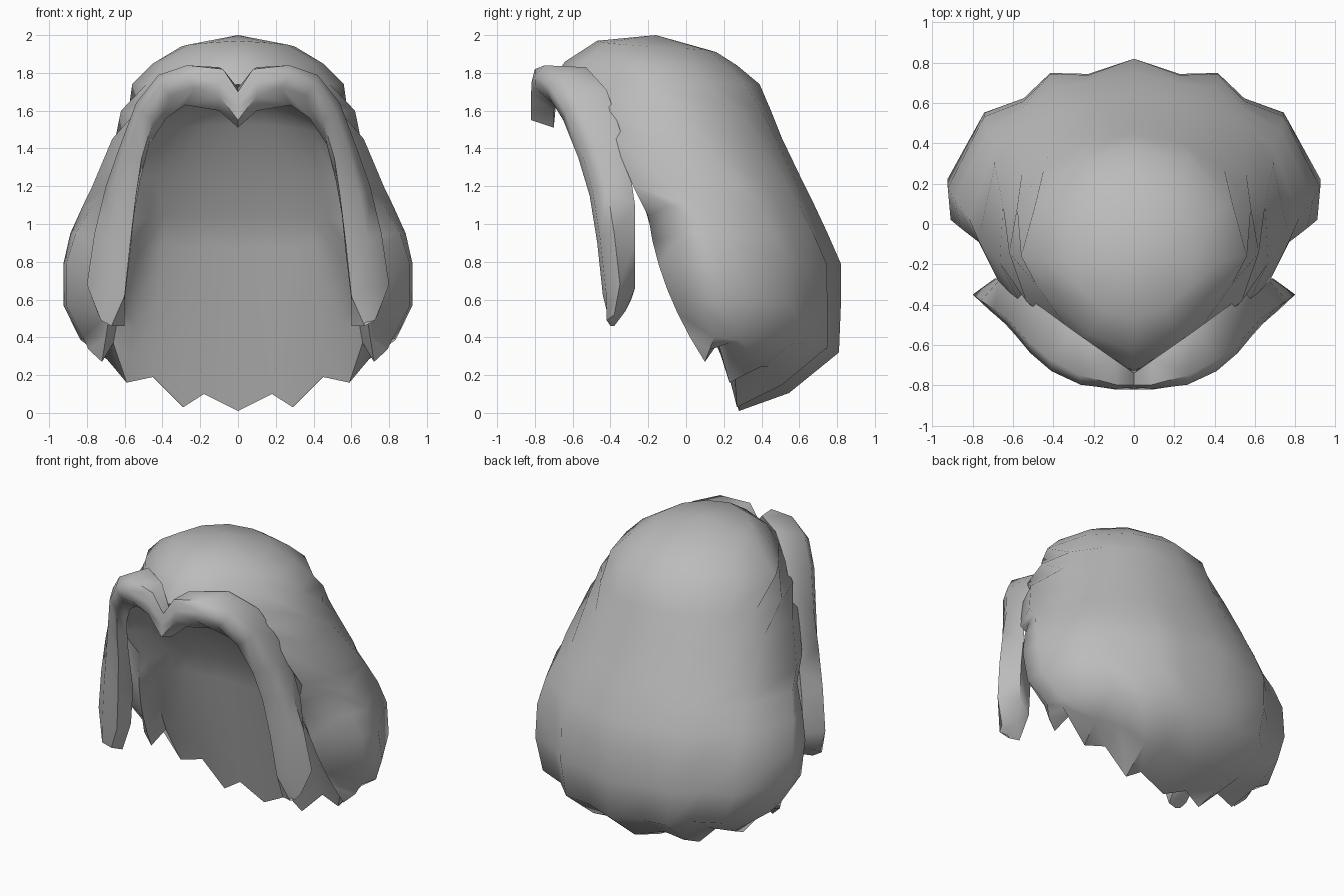
import bpy
import bmesh
from math import sin, cos, radians
from mathutils import Vector

if "Cube" in bpy.data.objects:
    bpy.data.objects.remove(bpy.data.objects["Cube"])

COLUMNS = 6  # strands per half, from the face opening to the centre back
TUFTS = (0, 0.18, 0.48, 0.61, 0.74, 0.85, 1)  # spacing of the tufts round the half

grey = bpy.data.materials.new("hair grey")
grey.use_nodes = True
grey.diffuse_color = (0.5, 0.5, 0.5, 1)
grey.node_tree.nodes["Principled BSDF"].inputs["Base Color"].default_value = grey.diffuse_color


def add_grid(bm, rows):
    """Skin neighbouring rows of points with quads."""
    grid = [[bm.verts.new(p) for p in row] for row in rows]
    for upper, lower in zip(grid, grid[1:]):
        for k in range(len(upper) - 1):
            bm.faces.new((upper[k], upper[k + 1], lower[k + 1], lower[k]))
    return grid


def finish(name, bm, smooth_angle):
    """Weld, mirror across x and shade one part."""
    bmesh.ops.remove_doubles(bm, verts=bm.verts, dist=0.002)
    bmesh.ops.dissolve_degenerate(bm, edges=bm.edges, dist=0.001)
    bmesh.ops.mirror(bm, geom=bm.verts[:] + bm.edges[:] + bm.faces[:],
                     axis="X", merge_dist=0.002)
    bmesh.ops.remove_doubles(bm, verts=bm.verts, dist=0.002)
    bmesh.ops.recalc_face_normals(bm, faces=bm.faces)
    mesh = bpy.data.meshes.new(name)
    bm.to_mesh(mesh)
    bm.free()
    mesh.materials.append(grey)
    obj = bpy.data.objects.new(name, mesh)
    bpy.context.collection.objects.link(obj)
    bpy.ops.object.select_all(action="DESELECT")
    obj.select_set(True)
    bpy.context.view_layer.objects.active = obj
    bpy.ops.object.shade_smooth_by_angle(angle=radians(smooth_angle))


def outer_row(z, half_width, centre_y, front, back_y, start,
              tufted=1, notch=0, lift=0, power=1):
    """Half an oval from the start angle round to the centre back."""
    row = []
    for k in range(COLUMNS + 1):
        t = (1 - tufted) * k / COLUMNS + tufted * TUFTS[k]
        a = radians(start + (90 - start) * t)
        r = 1 - notch * (k in (3, 5))
        if a < 0:
            y = centre_y - front * (-sin(a)) ** power
        else:
            y = centre_y + (back_y - centre_y) * sin(a) * r
        row.append(Vector((half_width * cos(a) * r, y, z + lift * (1 - k / COLUMNS))))
    return row


# Outer surface: crown, dome, then the flared lower hair
crown = [Vector((0, -0.16, 2.0))] * (COLUMNS + 1)
dome = [
    outer_row(1.91, 0.3, -0.19, 0.28, 0.16, -90, 0, lift=0.06),
    outer_row(1.84, 0.45, -0.18, 0.46, 0.27, -90, 0, lift=0.02, power=1.6),
    outer_row(1.74, 0.56, -0.16, 0.57, 0.39, -90, 0, power=2),
    outer_row(1.6, 0.62, -0.12, 0.52, 0.45, -55, 0.2),
    outer_row(1.45, 0.68, -0.08, 0.56, 0.51, -33, 0.5),
    outer_row(1.2, 0.78, 0, 0.56, 0.63, -30, notch=0.01),
]
lower = [
    outer_row(1.1, 0.82, 0.03, 0.35, 0.68, -20, notch=0.02),
    outer_row(0.95, 0.89, 0.07, 0.35, 0.75, -15, notch=0.04),
    outer_row(0.79, 0.93, 0.1, 0.38, 0.82, -12, notch=0.08),
    outer_row(0.57, 0.93, 0.15, 0.4, 0.82, -12, notch=0.08),
    outer_row(0.32, 0.84, 0.22, 0.34, 0.81, -12, notch=0.08, lift=0.08),
]

# Jagged hem, alternating tip and notch
hem = [Vector(p) for p in (
    (0.72, 0.1, 0.27), (0.66, 0.17, 0.37), (0.59, 0.23, 0.16), (0.45, 0.26, 0.19),
    (0.29, 0.27, 0.03), (0.18, 0.28, 0.1), (0, 0.28, 0.01))]
curl = [a.lerp(b, 0.5) + Vector((0.02 * (1 - k / COLUMNS), 0, -0.06 * k / COLUMNS))
        for k, (a, b) in enumerate(zip(lower[-1], hem))]
lower += [curl, hem]

# Inner wall, rising from the hem to a squared-off back of the head
nape = [Vector(p) for p in (
    (0.6, -0.2, 1.04), (0.55, -0.19, 0.99), (0.47, -0.05, 1.04), (0.39, -0.02, 1.04),
    (0.29, 0.01, 1.04), (0.18, 0.03, 1.04), (0, 0.04, 1.04))]
steps = len(lower) - 1
inner = []
for i in range(steps):
    t = i / steps
    row = [a.lerp(b, t) for a, b in zip(nape, hem)]
    row[0].y -= 0.2 * t * (1 - t)
    inner.append(row)

# Hollow ceiling, spanning the face opening from the nape up to the forehead
ceiling = []
for row in reversed(dome[2:]):
    edge = row[0]
    hollow = min(1, edge.x * 3)
    ceiling.append([])
    for p in nape:
        across = p.x / nape[0].x
        rise = hollow * (1 - across ** 2)
        ceiling[-1].append(Vector((edge.x * across, edge.y + 0.15 * rise,
                                   edge.z + 0.08 * rise)))

bm = bmesh.new()
grid = add_grid(bm, [crown] + dome + lower + inner[::-1] + ceiling)
# Front edge of the side hair, closing outer surface to inner wall
first = 1 + len(dome)
outer_edge = [grid[first + i][0] for i in range(steps + 1)]
inner_edge = [grid[first + 2 * steps - i][0] for i in range(steps)] + [outer_edge[-1]]
bm.faces.new((grid[first - 1][0], outer_edge[0], inner_edge[0]))
for i in range(steps):
    corners = [outer_edge[i], outer_edge[i + 1], inner_edge[i + 1], inner_edge[i]]
    bm.faces.new(list(dict.fromkeys(corners)))
finish("hair_body", bm, 52)

# Front locks: rails from the parting down to the tip
top_rail = [(0, -0.8, 1.7), (0.08, -0.8, 1.82), (0.27, -0.75, 1.84), (0.42, -0.67, 1.79),
            (0.54, -0.57, 1.64), (0.63, -0.47, 1.4), (0.7, -0.42, 1.2), (0.76, -0.38, 0.95),
            (0.8, -0.35, 0.68), (0.74, -0.38, 0.52)]
front_rail = [(0, -0.82, 1.55), (0.1, -0.82, 1.68), (0.23, -0.8, 1.72), (0.36, -0.73, 1.68),
              (0.45, -0.65, 1.55), (0.51, -0.57, 1.35), (0.54, -0.51, 1.15),
              (0.57, -0.47, 0.9), (0.6, -0.44, 0.62), (0.67, -0.4, 0.46)]
inner_rail = [(0, -0.7, 1.51), (0.1, -0.7, 1.6), (0.28, -0.68, 1.63), (0.38, -0.61, 1.56),
              (0.47, -0.52, 1.42), (0.52, -0.44, 1.22), (0.55, -0.37, 1.05),
              (0.57, -0.31, 0.85), (0.6, -0.29, 0.6), (0.6, -0.38, 0.46)]
back_rail = [(0, -0.74, 1.72), (0.1, -0.67, 1.83), (0.3, -0.53, 1.83), (0.45, -0.42, 1.71),
             (0.55, -0.35, 1.5), (0.62, -0.3, 1.3), (0.66, -0.27, 1.1), (0.68, -0.27, 0.9),
             (0.69, -0.27, 0.66), (0.67, -0.32, 0.54)]
# A rounded middle between the top and front rails
middle_rail = []
for a, b in zip(top_rail, front_rail):
    centre = Vector(a).lerp(Vector(b), 0.5)
    middle_rail.append(centre + Vector((0.02, -0.03, 0)) * min(1, centre.x * 3))
bm = bmesh.new()
section = [top_rail, middle_rail, front_rail, inner_rail, back_rail]
rails = add_grid(bm, section + [top_rail])
bm.faces.new([rail[-1] for rail in rails[:-1]])
finish("front_locks", bm, 60)
